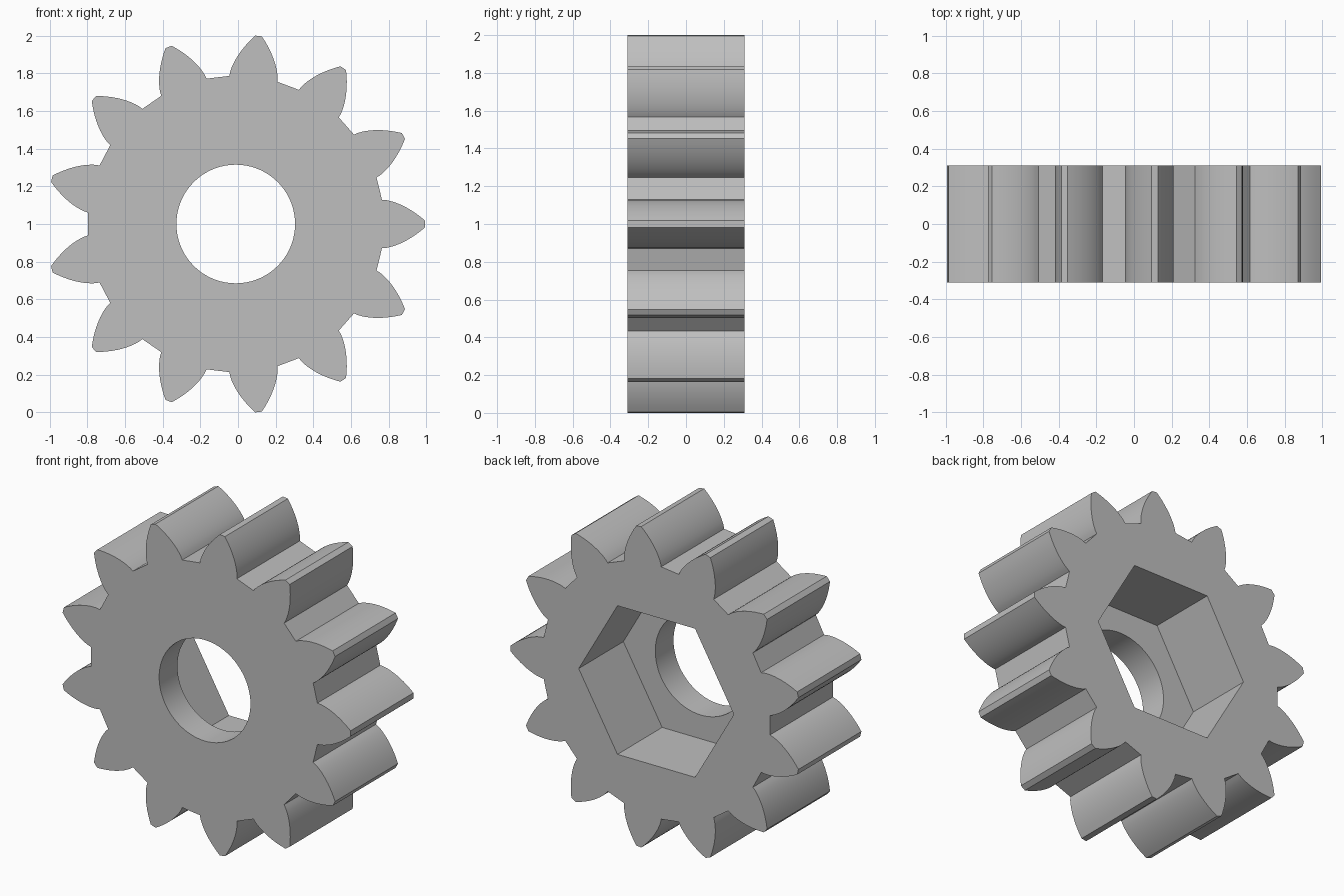
import bpy
import bmesh
from math import radians, cos, sin, pi

default = bpy.data.objects.get("Cube")
if default:
    bpy.data.objects.remove(default, do_unlink=True)

TEETH = 13
CX, CZ = -0.012, 1.0            # gear axis, running along y
HALF = 0.31                     # half thickness
ROOT_R, TIP_R = 0.787, 1.0054
ROOT_A, TIP_A = 9.4, 1.0        # half-angles of a tooth, in degrees
BORE_R, HEX_R = 0.315, 0.535
POCKET_DEPTH = 0.44
STEPS = 10

grey = bpy.data.materials.new("plain grey")
grey.use_nodes = True
colour = (0.52, 0.52, 0.52, 1)
grey.diffuse_color = colour
grey.node_tree.nodes["Principled BSDF"].inputs["Base Color"].default_value = colour


def prism(name, polar, y0, y1):
    """Extrude a closed outline of (radius, angle) points from y0 to y1."""
    bm = bmesh.new()
    ring = [bm.verts.new((CX + r * cos(a), y0, CZ + r * sin(a))) for r, a in polar]
    face = bm.faces.new(ring)
    ext = bmesh.ops.extrude_face_region(bm, geom=[face])["geom"]
    moved = [v for v in ext if isinstance(v, bmesh.types.BMVert)]
    bmesh.ops.translate(bm, verts=moved, vec=(0, y1 - y0, 0))
    bmesh.ops.recalc_face_normals(bm, faces=bm.faces)
    mesh = bpy.data.meshes.new(name)
    bm.to_mesh(mesh)
    bm.free()
    mesh.materials.append(grey)
    obj = bpy.data.objects.new(name, mesh)
    bpy.context.collection.objects.link(obj)
    return obj


def circle(radius, count):
    return [(radius, 2 * pi * i / count) for i in range(count)]


# Curved flank from root to tip, mirrored for the other side of the tooth
flank = []
for i in range(STEPS + 1):
    t = i / STEPS
    flank.append((ROOT_R + (TIP_R - ROOT_R) * t,
                  ROOT_A + (TIP_A - ROOT_A) * t ** 1.35))
tooth = [(r, -a) for r, a in flank] + [(TIP_R, 0)] + flank[::-1]
outline = [(r, radians(a) + 2 * pi * k / TEETH) for k in range(TEETH) for r, a in tooth]

gear = prism("gear_wheel", outline, -HALF, HALF)

# Round shaft bore through the front, hexagonal nut pocket from the back
cutters = [
    prism("bore_cutter", circle(BORE_R, 72), -HALF - 0.1, HALF + 0.1),
    prism("nut_pocket_cutter", circle(HEX_R, 6), HALF - POCKET_DEPTH, HALF + 0.2),
]
bpy.ops.object.select_all(action='DESELECT')
bpy.context.view_layer.objects.active = gear
gear.select_set(True)
for cutter in cutters:
    cutter.hide_render = True
    mod = gear.modifiers.new(cutter.name, 'BOOLEAN')
    mod.operation = 'DIFFERENCE'
    mod.solver = 'EXACT'
    mod.object = cutter
    bpy.ops.object.modifier_apply(modifier=mod.name)
for cutter in cutters:
    bpy.data.objects.remove(cutter, do_unlink=True)

bpy.ops.object.shade_smooth_by_angle(angle=radians(25))
